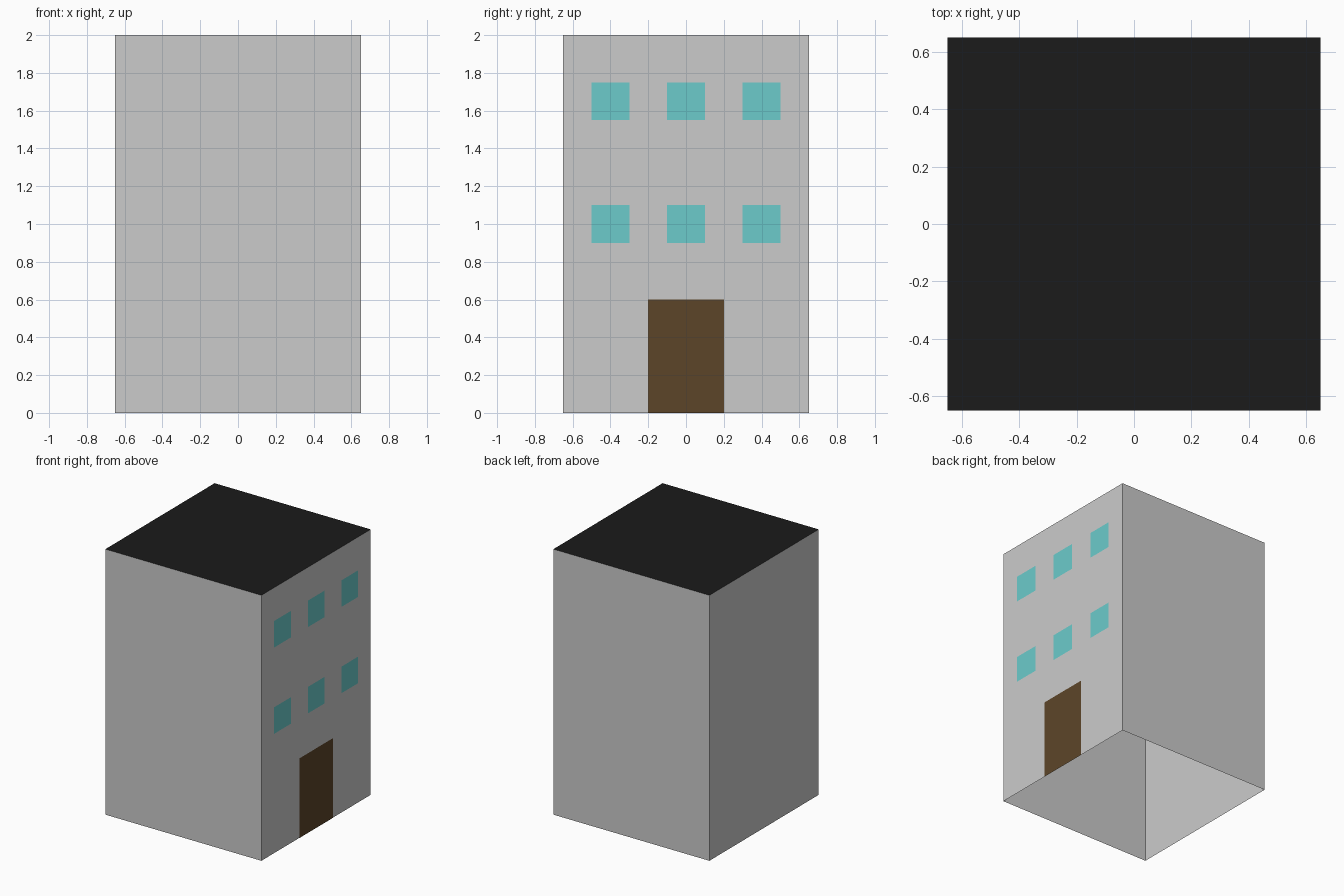
import bpy

if "Cube" in bpy.data.objects:
    bpy.data.objects.remove(bpy.data.objects["Cube"])

HALF, HEIGHT, LIFT = 0.65, 2.0, 0.002


def material(name, rgb):
    m = bpy.data.materials.new(name)
    m.diffuse_color = (*rgb, 1)
    m.use_nodes = True
    m.node_tree.nodes["Principled BSDF"].inputs["Base Color"].default_value = m.diffuse_color
    return m


def mesh_object(name, verts, faces, mat=None):
    me = bpy.data.meshes.new(name)
    me.from_pydata(verts, [], faces)
    if mat:
        me.materials.append(mat)
    ob = bpy.data.objects.new(name, me)
    bpy.context.collection.objects.link(ob)
    return ob


def facade_panel(name, y, z, w, h, mat):
    """Flat rectangle on the right-hand wall, centred on y with its base at z."""
    x = HALF + LIFT
    verts = [(x, y - w / 2, z), (x, y + w / 2, z),
             (x, y + w / 2, z + h), (x, y - w / 2, z + h)]
    return mesh_object(name, verts, [(0, 1, 2, 3)], mat)


black = material("roof_black", (0.011, 0.011, 0.011))
glass = material("window_teal", (0.15, 0.60, 0.60))
brown = material("door_brown", (0.108, 0.060, 0.022))

corners = [(-HALF, -HALF), (HALF, -HALF), (HALF, HALF), (-HALF, HALF)]

# Four thin walls, open at the bottom
ring = [(x, y, z) for z in (0, HEIGHT) for x, y in corners]
mesh_object("walls", ring,
            [(i, (i + 1) % 4, (i + 1) % 4 + 4, i + 4) for i in range(4)])

# Flat roof
mesh_object("roof", [(x, y, HEIGHT) for x, y in corners], [(0, 1, 2, 3)], black)

# Door and two rows of windows
facade_panel("door", 0, 0, 0.4, 0.6, brown)
for row, z in (("lower", 0.9), ("upper", 1.55)):
    for col, y in (("left", -0.4), ("middle", 0), ("right", 0.4)):
        facade_panel(f"window_{row}_{col}", y, z, 0.2, 0.2, glass)
